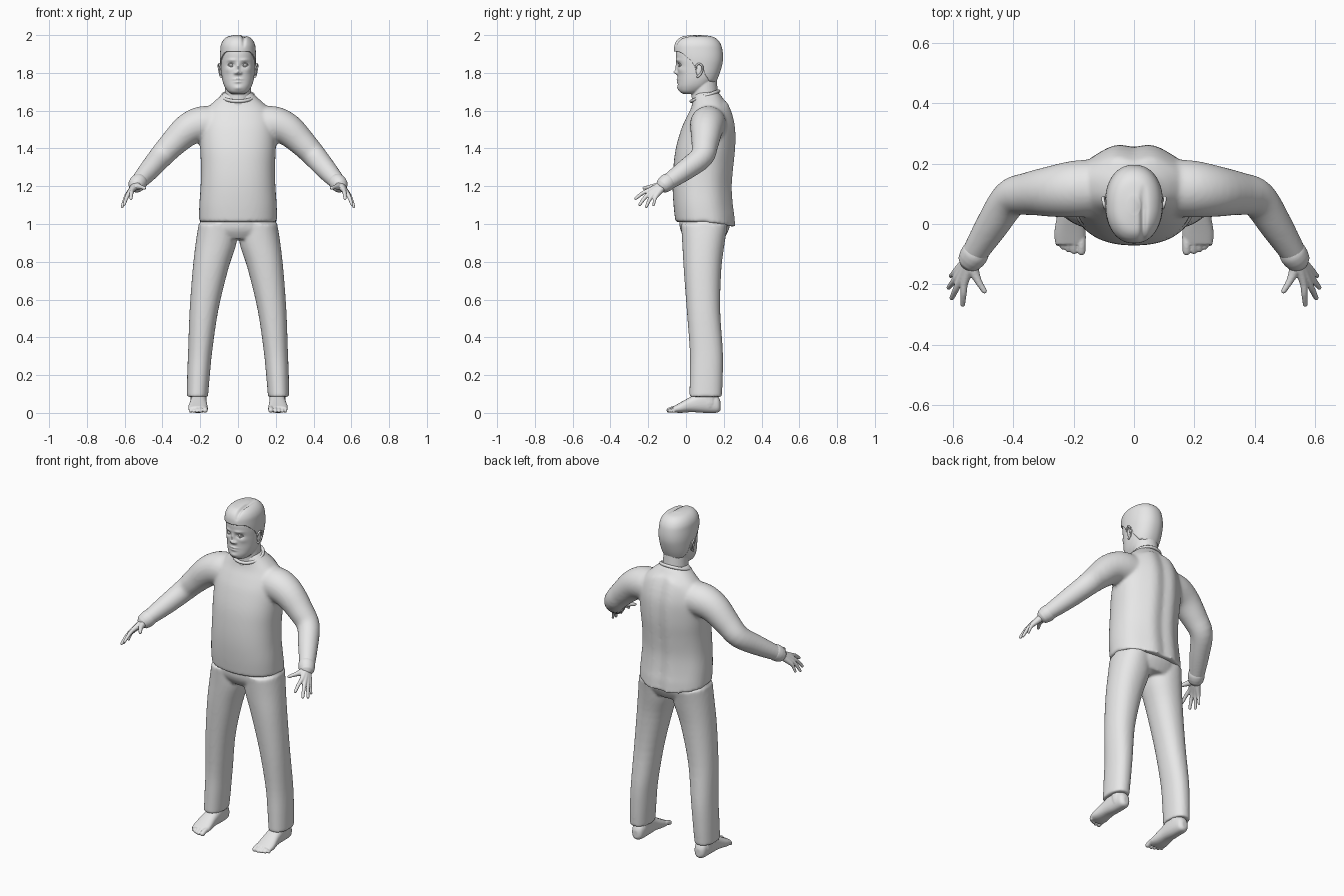
import bpy, bmesh
from math import cos, sin, pi, exp, copysign
from mathutils import Vector

cube = bpy.data.objects.get("Cube")
if cube:
    bpy.data.objects.remove(cube, do_unlink=True)

grey = bpy.data.materials.new("plain_grey")
grey.use_nodes = True
grey.diffuse_color = (0.8, 0.8, 0.8, 1)
grey.node_tree.nodes["Principled BSDF"].inputs["Base Color"].default_value = (0.8, 0.8, 0.8, 1)


def resample(rows, steps):
    """Smooth curve through rows of numbers."""
    rows = [Vector(r) for r in rows]
    out = []
    for i in range(len(rows) - 1):
        a, b, c, d = rows[max(i - 1, 0)], rows[i], rows[i + 1], rows[min(i + 2, len(rows) - 1)]
        for k in range(steps):
            t = k / steps
            out.append(b + (c - a) * (t / 2) + (a * 2 - b * 5 + c * 4 - d) * (t * t / 2)
                       + (b * 3 - a - c * 3 + d) * (t ** 3 / 2))
    return out + [rows[-1]]


def skin(bm, rings, closed=False, capped=True):
    vs = [[bm.verts.new(p) for p in ring] for ring in rings]
    n = len(vs[0])
    for a, b in zip(vs, vs[1:] + vs[:1] if closed else vs[1:]):
        for i in range(n):
            bm.faces.new((a[i], a[(i + 1) % n], b[(i + 1) % n], b[i]))
    if capped and not closed:
        bm.faces.new(vs[0][::-1])
        bm.faces.new(vs[-1])


def section(a0, ha, b0, b1, n, p):
    """Rounded outline: centre and half width across, near and far limit in depth."""
    for k in range(n):
        c, s = cos(2 * pi * k / n), sin(2 * pi * k / n)
        yield (a0 + ha * copysign(abs(c) ** (2 / p), c),
               (b0 + b1) / 2 + (b1 - b0) / 2 * copysign(abs(s) ** (2 / p), s))


def loft(bm, rows, n=40, p=2.0, along_y=False, side=1, steps=4):
    rings = []
    for t, a0, ha, b0, b1 in resample(rows, steps):
        rings.append([(side * a, t, b) if along_y else (side * a, b, t)
                      for a, b in section(a0, ha, b0, b1, n, p)])
    skin(bm, rings)


def tube(bm, pts, n=16, side=1, steps=4, closed=False):
    """Round tube through (x, y, z, radius) points with domed ends."""
    rows = resample(pts, steps)
    if closed:
        rows = rows[:-1]
    path = [(Vector((side * r[0], r[1], r[2])), r[3]) for r in rows]
    if not closed:
        for end, nxt in ((0, 1), (-1, -2)):
            p, r = path[end]
            d = (p - path[nxt][0]).normalized()
            dome = [(p + d * r * sin(a), r * cos(a)) for a in (0.5, 1.0, 1.4)]
            path = dome[::-1] + path if end == 0 else path + dome
    rings, u = [], None
    for i, (p, r) in enumerate(path):
        last = len(path) - 1
        d = (path[(i + 1) % len(path) if closed else min(i + 1, last)][0]
             - path[i - 1 if closed else max(i - 1, 0)][0]).normalized()
        u = d.orthogonal() if u is None else u - d * u.dot(d)
        u.normalize()
        w = d.cross(u)
        rings.append([p + (u * cos(2 * pi * k / n) + w * sin(2 * pi * k / n)) * r for k in range(n)])
    skin(bm, rings, closed)


def ball(bm, centre, size):
    made = bmesh.ops.create_uvsphere(bm, u_segments=24, v_segments=16, radius=1)["verts"]
    for v in made:
        v.co = Vector(centre) + Vector(size) * v.co


def part(name, bm, voxel=0, smooth=0, mirror=False, thick=0):
    bmesh.ops.recalc_face_normals(bm, faces=bm.faces)
    mesh = bpy.data.meshes.new(name)
    bm.to_mesh(mesh)
    bm.free()
    mesh.materials.append(grey)
    mesh.polygons.foreach_set("use_smooth", [True] * len(mesh.polygons))
    ob = bpy.data.objects.new(name, mesh)
    bpy.context.collection.objects.link(ob)
    if voxel:
        m = ob.modifiers.new("blend", "REMESH")
        m.mode, m.voxel_size, m.use_smooth_shade = "VOXEL", voxel, True
    if smooth:
        m = ob.modifiers.new("soften", "SMOOTH")
        m.factor, m.iterations = 0.5, smooth
    if thick:
        m = ob.modifiers.new("thickness", "SOLIDIFY")
        m.thickness, m.offset = thick, -1
    if mirror:
        ob.modifiers.new("mirror", "MIRROR")
    return ob


# Sweater: torso and sleeves blended together
bm = bmesh.new()
loft(bm, [(1.01, 0, .207, -.056, .252), (1.1, 0, .205, -.066, .238), (1.2, 0, .198, -.071, .232),
          (1.3, 0, .196, -.067, .24), (1.4, 0, .2, -.054, .25), (1.5, 0, .2, -.026, .25),
          (1.56, 0, .19, 0, .24), (1.61, 0, .165, .025, .224), (1.65, 0, .125, .036, .205),
          (1.68, 0, .09, .04, .185), (1.7, 0, .07, .05, .17)], n=64, p=2.3)
for v in bm.verts:
    if v.co.y > .2:  # hollow along the spine, fuller beside it
        v.co.y += .014 * exp(-((abs(v.co.x) - .06) / .05) ** 2)
    if v.co.z < 1.03 and v.co.y > .13:  # hem drops at the back
        v.co.z -= .2 * (v.co.y - .13)
for s in (-1, 1):
    tube(bm, [(.13, .12, 1.53, .095), (.2, .115, 1.527, .094), (.27, .108, 1.495, .085),
              (.35, .1, 1.42, .071), (.41, .083, 1.355, .063), (.47, -.005, 1.285, .055),
              (.533, -.105, 1.215, .042)], n=28, side=s)
part("sweater", bm, .009, 8)

# Collar and cuffs
bm = bmesh.new()
tube(bm, [(.083 * cos(a), .1 + .073 * sin(a), 1.677 + .027 * sin(a), .009)
          for a in [2 * pi * k / 24 for k in range(25)]], n=10, closed=True)
part("collar", bm)
bm = bmesh.new()
tube(bm, [(.517, -.083, 1.232, .041), (.525, -.096, 1.223, .046), (.536, -.112, 1.211, .045)], n=24)
part("sleeve_cuffs", bm, .004, 4, True)

# Trousers: hips and legs blended together
bm = bmesh.new()
loft(bm, [(.92, 0, .17, 0, .2), (.96, 0, .208, -.026, .222), (1.0, 0, .203, -.035, .232),
          (1.07, 0, .185, -.03, .21)])
for s in (-1, 1):
    loft(bm, [(.085, .215, .056, .018, .19), (.2, .209, .06, .02, .195), (.33, .2, .064, .02, .195),
              (.545, .18, .076, .004, .181), (.76, .146, .094, -.012, .187),
              (.9, .116, .108, -.02, .205), (1.0, .108, .1, -.026, .222)], p=2.2, side=s)
part("trousers", bm, .008, 6)

# Bare feet
bm = bmesh.new()
loft(bm, [(.183, .208, .015, .015, .06), (.165, .208, .034, .001, .09), (.1, .208, .042, 0, .12),
          (.03, .21, .045, .004, .088), (-.03, .212, .052, 0, .055), (-.068, .212, .048, .003, .034)],
     n=28, p=2.4, along_y=True)
tube(bm, [(.21, .125, .05, .042), (.21, .115, .16, .045)])
for x, y, r in ((.174, -.09, .014), (.198, -.09, .0105), (.217, -.084, .01), (.235, -.076, .0095), (.251, -.065, .009)):
    tube(bm, [(x, -.04, .024, r * 1.1), (x, y * .75, .022, r), (x, y, r, r)], n=12)
part("feet", bm, .004, 4, True)

# Hands: palm built from bones fanning out of the wrist, then fingers and thumb
bm = bmesh.new()
wrist = (.537, -.112, 1.212)
for knuckle, tip, r in (((.561, -.196, 1.178), (.567, -.266, 1.135), .0105),
                        ((.578, -.192, 1.163), (.603, -.245, 1.103), .0105),
                        ((.587, -.177, 1.152), (.613, -.21, 1.092), .01),
                        ((.59, -.158, 1.148), (.607, -.172, 1.1), .009)):
    middle = [(a + b) / 2 for a, b in zip(knuckle, tip)]
    middle[2] += .006
    tube(bm, [(*wrist, .023), (*[(a + b) / 2 for a, b in zip(wrist, knuckle)], .018), (*knuckle, .0125),
              (*middle, r), (*tip, r * .8)], n=14)
tube(bm, [(*wrist, .021), (.53, -.155, 1.2, .018), (.515, -.19, 1.196, .012), (.495, -.222, 1.19, .009)], n=14)
part("hands", bm, .0035, 4, True)

# Head and neck, with the face raised and hollowed by soft bumps
head_rows = [(1.688, 0, .03, -.012, .05), (1.7, 0, .052, -.033, .085), (1.725, 0, .07, -.042, .125),
             (1.755, 0, .081, -.043, .15), (1.79, 0, .087, -.044, .17), (1.83, 0, .09, -.047, .184),
             (1.87, 0, .091, -.052, .19), (1.91, 0, .088, -.053, .188), (1.945, 0, .076, -.042, .172),
             (1.968, 0, .054, -.012, .145), (1.978, 0, .02, .04, .1)]
bumps = [(0, 1.803, .012, .011, .021), (0, 1.828, .008, .022, .010), (.015, 1.799, .007, .007, .009),
         (.036, 1.842, .019, .012, -.012), (.034, 1.868, .022, .007, .005), (0, 1.766, .022, .005, .008),
         (0, 1.752, .018, .005, .008), (0, 1.759, .024, .0025, -.004), (0, 1.72, .022, .011, .006),
         (.055, 1.815, .018, .015, .004)]
bm = bmesh.new()
loft(bm, head_rows, n=128, p=2.2, steps=9)
for v in bm.verts:
    if v.co.y < .04:
        v.co.y -= sum(h * exp(-((abs(v.co.x) - x) / w) ** 2 - ((v.co.z - z) / t) ** 2)
                      for x, z, w, t, h in bumps)
tube(bm, [(0, .105, 1.6, .075), (0, .1, 1.68, .07), (0, .095, 1.76, .068)], n=32)
part("head", bm, .0035, 3)

# Eyes with lids
bm = bmesh.new()
ball(bm, (.036, -.024, 1.842), (.014, .013, .011))
for rise in (.0085, -.008):
    tube(bm, [(.02, -.032, 1.841, .002), (.029, -.037, 1.842 + rise * .8, .0026),
              (.037, -.037, 1.842 + rise, .0026), (.046, -.033, 1.842 + rise * .7, .0025),
              (.054, -.024, 1.842, .002)], n=8)
part("eyes", bm, mirror=True)

# Ears: a thin shell with a rolled rim
bm = bmesh.new()
ball(bm, (.09, .07, 1.812), (.008, .017, .031))
tube(bm, [(.09, .056, 1.815, .004), (.095, .053, 1.835, .005), (.1, .067, 1.848, .005),
          (.103, .085, 1.838, .005), (.1, .087, 1.815, .005), (.094, .074, 1.79, .006),
          (.09, .062, 1.78, .006)], n=10)
part("ears", bm, mirror=True)

# Hair: cap that follows a hairline, with a side parting swept over the forehead
hair_rows = resample([(1.72, 0, .074, -.04, .143), (1.78, 0, .089, -.05, .172), (1.84, 0, .094, -.054, .191),
                      (1.88, 0, .096, -.061, .196), (1.92, 0, .094, -.064, .193), (1.95, 0, .09, -.06, .185),
                      (1.975, 0, .077, -.046, .168), (1.992, 0, .055, -.02, .14), (2.0, 0, .02, .03, .09)], 10)
hairline = [(-.07, 1.912), (-.03, 1.908), (0, 1.885), (.03, 1.86), (.045, 1.825), (.058, 1.835),
            (.085, 1.845), (.1, 1.79), (.12, 1.75), (.2, 1.735)]


def edge_height(y):
    for (y0, z0), (y1, z1) in zip(hairline, hairline[1:]):
        if y <= y1:
            return z0 + (z1 - z0) * (y - y0) / (y1 - y0)
    return hairline[-1][1]


n, levels = 96, 40
outlines = [(r[0], list(section(*r[1:], n, 2.2))) for r in hair_rows]
rings = [[] for _ in range(levels + 1)]
for k in range(n):
    column = [Vector((*o[k], z)) for z, o in outlines]
    start = next(i for i, p in enumerate(column) if p.z >= edge_height(p.y))
    for j in range(levels + 1):
        f = start + (len(column) - 1 - start) * j / levels
        i = min(int(f), len(column) - 2)
        rings[j].append(column[i].lerp(column[i + 1], f - i))
bm = bmesh.new()
skin(bm, rings, capped=False)
bm.faces.new([v for v in bm.verts][-n:])
for v in bm.verts:
    if v.co.z > 1.915 and v.co.y < .13:
        fade = min(1, (.13 - v.co.y) / .08) * min(1, (v.co.z - 1.915) / .04)
        v.co.z -= fade * .013 * exp(-((v.co.x - .03) / .009) ** 2)
part("hair", bm, smooth=2, thick=.008)
